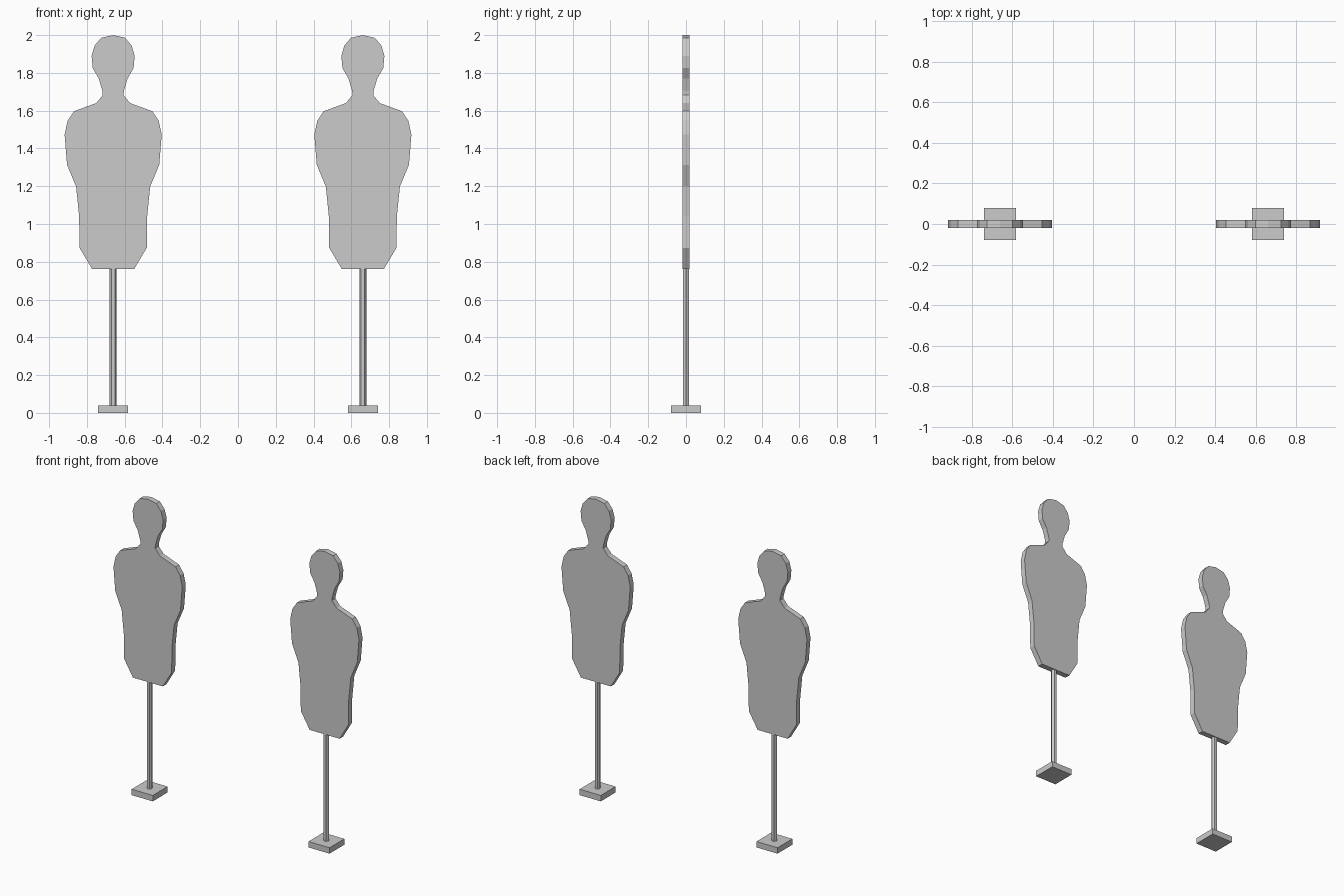
import bpy, bmesh, math

if "Cube" in bpy.data.objects:
    bpy.data.objects.remove(bpy.data.objects["Cube"])

# Right half of the silhouette outline: (half width, height), top to bottom
HALF = [(0.063, 1.986), (0.098, 1.945), (0.114, 1.89), (0.108, 1.825), (0.076, 1.77),
        (0.057, 1.705), (0.055, 1.682), (0.09, 1.64), (0.207, 1.597), (0.241, 1.547),
        (0.257, 1.473), (0.244, 1.313), (0.196, 1.198), (0.18, 1.04), (0.178, 0.874),
        (0.112, 0.763)]
OUTLINE = [(0, 2.0)] + HALF + [(-x, z) for x, z in reversed(HALF)]


def make_object(name, bm, x):
    bmesh.ops.recalc_face_normals(bm, faces=bm.faces)
    mesh = bpy.data.meshes.new(name)
    bm.to_mesh(mesh)
    bm.free()
    obj = bpy.data.objects.new(name, mesh)
    obj.location.x = x
    bpy.context.collection.objects.link(obj)


def prism(name, points, depth, axis, x):
    """Extrude a flat polygon of 3D points along an axis."""
    bm = bmesh.new()
    face = bm.faces.new([bm.verts.new(p) for p in points])
    new = bmesh.ops.extrude_face_region(bm, geom=[face], use_keep_orig=True)["geom"]
    verts = [v for v in new if isinstance(v, bmesh.types.BMVert)]
    bmesh.ops.translate(bm, verts=verts, vec=[depth * a for a in axis])
    make_object(name, bm, x)


for side, x in (("left", -0.661), ("right", 0.661)):
    # Flat body silhouette
    prism(f"target_board_{side}", [(px, -0.019, pz) for px, pz in OUTLINE],
          0.038, (0, 1, 0), x)
    # Six-sided pole
    hexagon = [(0.0185 * math.cos(i * math.pi / 3), 0.0185 * math.sin(i * math.pi / 3), 0.04)
               for i in range(6)]
    prism(f"pole_{side}", hexagon, 0.723, (0, 0, 1), x)
    # Square foot plate
    square = [(-0.079, -0.079, 0), (0.079, -0.079, 0), (0.079, 0.079, 0), (-0.079, 0.079, 0)]
    prism(f"foot_plate_{side}", square, 0.04, (0, 0, 1), x)
